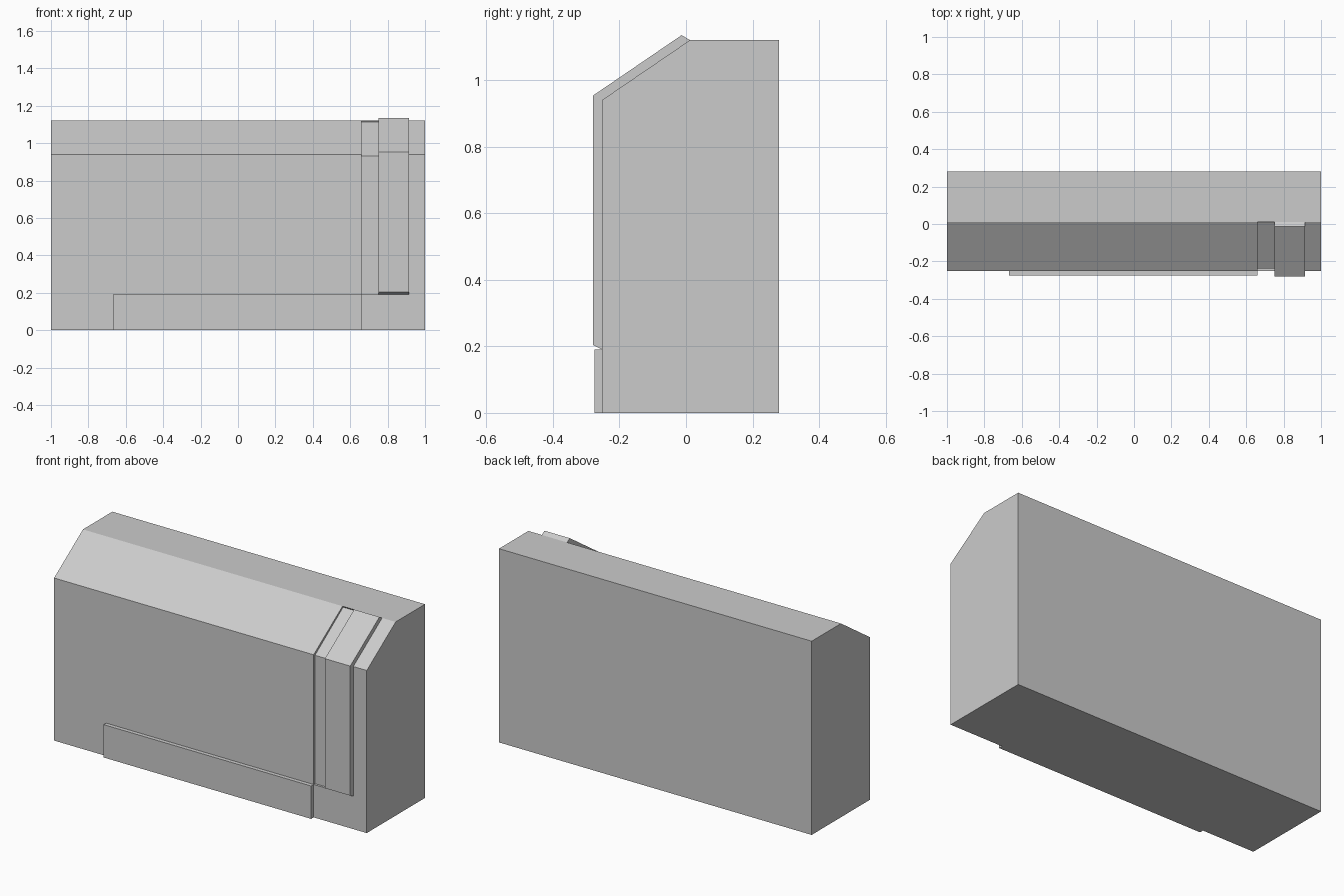
import bpy
import bmesh

default_cube = bpy.data.objects.get("Cube")
if default_cube:
    bpy.data.objects.remove(default_cube, do_unlink=True)

# Single plain grey finish
grey = bpy.data.materials.new("plain_grey")
grey.use_nodes = True
colour = (0.6, 0.6, 0.6, 1.0)
grey.diffuse_color = colour
grey.node_tree.nodes["Principled BSDF"].inputs["Base Color"].default_value = colour


def extrude_profile(name, profile, x0, x1):
    """Extrude a closed (y, z) profile along x."""
    bm = bmesh.new()
    face = bm.faces.new([bm.verts.new((x0, y, z)) for y, z in profile])
    ext = bmesh.ops.extrude_face_region(bm, geom=[face])
    moved = [v for v in ext["geom"] if isinstance(v, bmesh.types.BMVert)]
    bmesh.ops.translate(bm, verts=moved, vec=(x1 - x0, 0, 0))
    bmesh.ops.recalc_face_normals(bm, faces=bm.faces)
    mesh = bpy.data.meshes.new(name)
    bm.to_mesh(mesh)
    bm.free()
    mesh.materials.append(grey)
    obj = bpy.data.objects.new(name, mesh)
    bpy.context.collection.objects.link(obj)
    return obj


front, back, top, shoulder, ridge = -0.252, 0.28, 1.12, 0.94, 0.012
ledge = 0.19
strip_left, strap_left, strap_right = 0.66, 0.752, 0.914

# Main block with a sloped front top edge
body = extrude_profile("body", [
    (front, 0), (back, 0), (back, top), (ridge, top), (front, shoulder)], -1, 1)

# Shallow channel running up the front and over the slope
cutter = extrude_profile("channel_cutter", [
    (-0.239, ledge), (-0.239, 0.932), (0.018, 1.112), (ridge, top),
    (-0.03, 1.25), (-0.4, 1.0), (-0.4, ledge)], strip_left, strap_left + 0.01)
cutter.hide_render = True
cut = body.modifiers.new("channel", "BOOLEAN")
cut.operation = "DIFFERENCE"
cut.solver = "EXACT"
cut.object = cutter
bpy.context.view_layer.update()
evaluated = body.evaluated_get(bpy.context.evaluated_depsgraph_get())
body.data = bpy.data.meshes.new_from_object(evaluated)
body.modifiers.clear()
bpy.data.objects.remove(cutter, do_unlink=True)

# Raised strap that follows the front and the slope
extrude_profile("strap", [
    (-0.235, ledge), (front, ledge), (-0.28, 0.204), (-0.28, 0.953),
    (-0.013, 1.135), (ridge, top), (0.018, 1.11), (-0.235, 0.93)],
    strap_left, strap_right)

# Low plinth plate along the foot of the front
extrude_profile("plinth", [
    (front, 0), (front, ledge), (-0.275, ledge), (-0.275, 0)], -0.667, strip_left)
